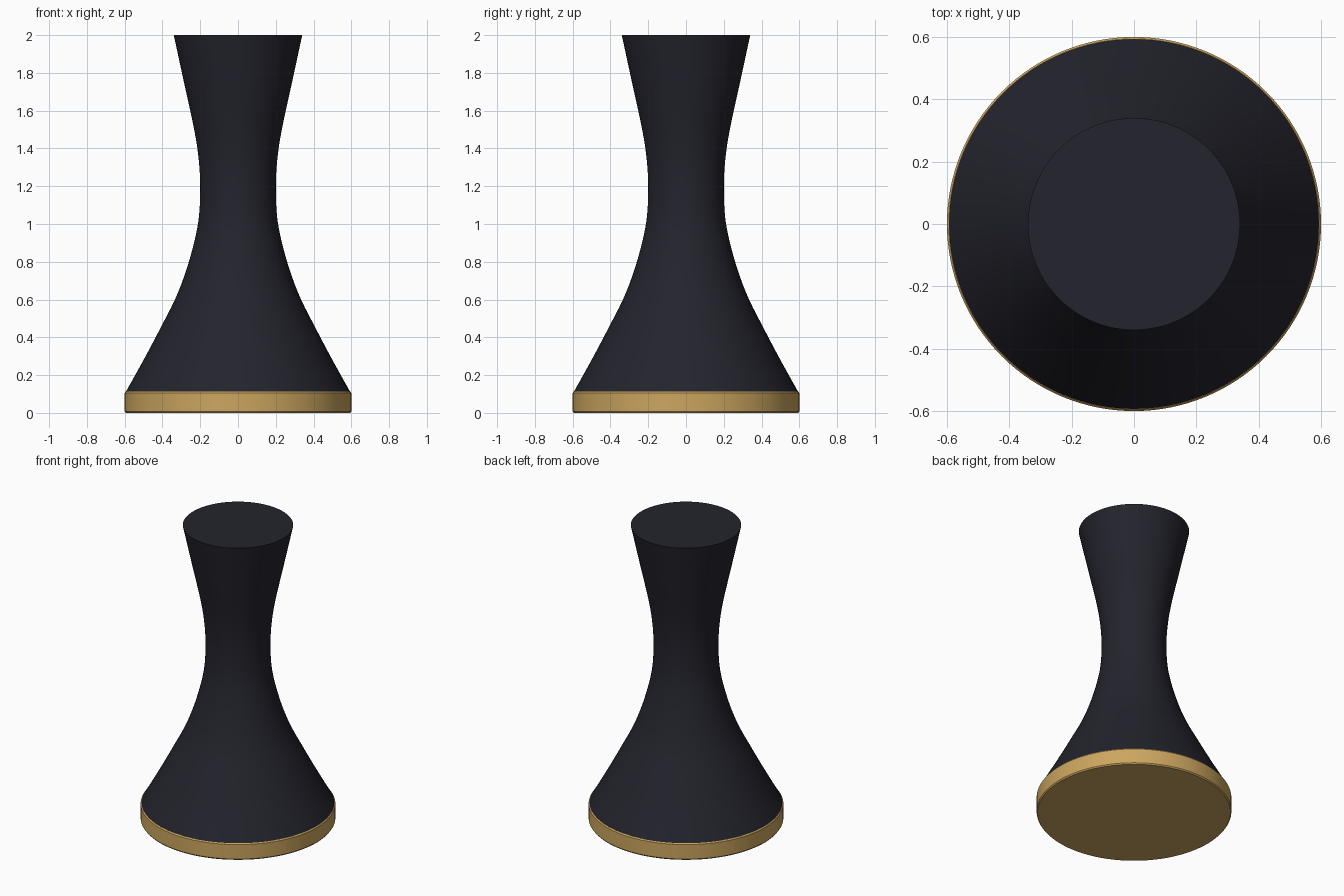
import bpy, bmesh, math

if "Cube" in bpy.data.objects:
    bpy.data.objects.remove(bpy.data.objects["Cube"])


def material(name, rgb):
    m = bpy.data.materials.new(name)
    m.diffuse_color = (*rgb, 1)
    m.use_nodes = True
    m.node_tree.nodes["Principled BSDF"].inputs["Base Color"].default_value = m.diffuse_color
    return m


def smooth_profile(pts, steps=5):
    """Catmull-Rom interpolation through (radius, z) points."""
    p = [pts[0]] + pts + [pts[-1]]
    out = []
    for a, b, c, d in zip(p, p[1:], p[2:], p[3:]):
        for i in range(steps):
            t = i / steps
            out.append(tuple(0.5 * (2 * b[k] + (c[k] - a[k]) * t
                             + (2 * a[k] - 5 * b[k] + 4 * c[k] - d[k]) * t * t
                             + (3 * b[k] - a[k] - 3 * c[k] + d[k]) * t ** 3) for k in (0, 1)))
    return out + [pts[-1]]


def lathe(name, profile, mat, n=128):
    """Closed solid of revolution with flat end caps."""
    bm = bmesh.new()
    rings = [[bm.verts.new((r * math.cos(2 * math.pi * i / n), r * math.sin(2 * math.pi * i / n), z))
              for i in range(n)] for r, z in profile]
    for lo, hi in zip(rings, rings[1:]):
        for i in range(n):
            j = (i + 1) % n
            bm.faces.new((lo[i], lo[j], hi[j], hi[i]))
    bm.faces.new(rings[0][::-1])
    bm.faces.new(rings[-1])
    me = bpy.data.meshes.new(name)
    bm.to_mesh(me)
    bm.free()
    me.materials.append(mat)
    ob = bpy.data.objects.new(name, me)
    bpy.context.collection.objects.link(ob)
    bpy.ops.object.select_all(action='DESELECT')
    ob.select_set(True)
    bpy.context.view_layer.objects.active = ob
    bpy.ops.object.shade_smooth_by_angle(angle=math.radians(35))
    return ob


navy = material("dark navy", (0.017, 0.017, 0.026))
gold = material("brass gold", (0.60, 0.38, 0.115))

# Base band with slightly eased edges
lathe("base_band", [(0.594, 0), (0.6, 0.008), (0.6, 0.106), (0.594, 0.113)], gold)

# Waisted, flaring body
lathe("waisted_body", smooth_profile([
    (0.593, 0.113), (0.50, 0.28), (0.405, 0.46), (0.325, 0.62), (0.26, 0.80),
    (0.212, 1.00), (0.20, 1.18), (0.208, 1.34), (0.232, 1.50), (0.286, 1.75), (0.34, 2.0)]), navy)
